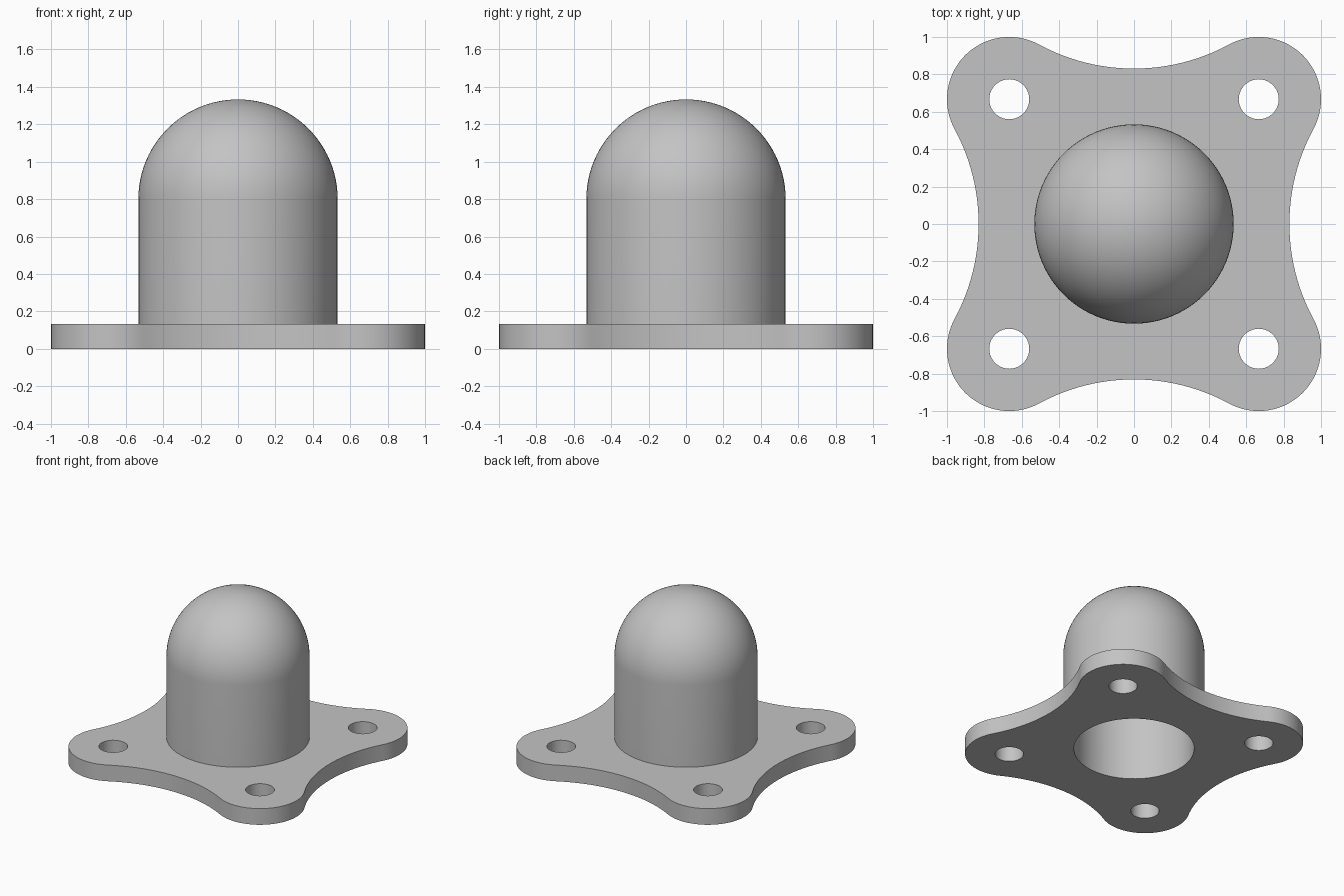
import bpy, bmesh
from math import sin, cos, pi, atan2, hypot, sqrt

cube = bpy.data.objects.get("Cube")
if cube:
    bpy.data.objects.remove(cube)

THICK = 0.133          # flange thickness
OUTER, INNER = 0.533, 0.453
SPRING = 0.8           # height where the dome starts
LOBE, LOBE_R = 0.667, 0.333
BOLT_R = 0.107
WAIST_R = 1.067        # concave side arcs
SEG = 96


def arc(cx, cy, r, a0, a1, n):
    return [(cx + r * cos(a0 + (a1 - a0) * i / n),
             cy + r * sin(a0 + (a1 - a0) * i / n)) for i in range(n + 1)]


def circle(cx, cy, r, n):
    return arc(cx, cy, r, 0, 2 * pi, n)[:-1]


def turn(points, k):
    c, s = round(cos(k * pi / 2)), round(sin(k * pi / 2))
    return [(x * c - y * s, x * s + y * c) for x, y in points]


# Flange outline: a rounded lobe and a tangent concave arc, repeated four times
waist_y = LOBE + sqrt((WAIST_R + LOBE_R) ** 2 - LOBE ** 2)
tangent = atan2(waist_y - LOBE, -LOBE)
lobe = arc(LOBE, LOBE, LOBE_R, pi / 2 - tangent, tangent, 32)
waist = arc(0, waist_y, WAIST_R, tangent - pi, -tangent, 24)
outline = [p for k in range(4) for p in turn(lobe + waist[1:-1], k)]
bolts = [turn(circle(LOBE, LOBE, BOLT_R, 40), k) for k in range(4)]

bm = bmesh.new()


def ring(points, z):
    verts = [bm.verts.new((x, y, z)) for x, y in points]
    edges = [bm.edges.new((verts[i - 1], v)) for i, v in enumerate(verts)]
    return verts, edges


def plate_face(z, centre_r):
    rings = [ring(p, z) for p in [outline] + bolts + [circle(0, 0, centre_r, SEG)]]
    bmesh.ops.triangle_fill(bm, use_beauty=True, normal=(0, 0, 1),
                            edges=[e for r in rings for e in r[1]])
    return [r[0] for r in rings[:-1]]


# Flange faces, rim and bolt hole walls
for low, high in zip(plate_face(0, INNER), plate_face(THICK, OUTER)):
    for i in range(len(low)):
        bm.faces.new((low[i - 1], low[i], high[i], high[i - 1]))

# Hollow domed cap: profile up the bore, over the crown and down the outside
bore = [(INNER, 0)] + arc(0, SPRING, INNER, 0, pi / 2, 24)
shell = arc(0, SPRING, OUTER, 0, pi / 2, 24)[::-1] + [(OUTER, THICK)]
for profile in (bore, shell):
    verts = [bm.verts.new((max(r, 0), 0, z)) for r, z in profile]
    edges = [bm.edges.new(pair) for pair in zip(verts, verts[1:])]
    bmesh.ops.spin(bm, geom=verts + edges, cent=(0, 0, 0), axis=(0, 0, 1),
                   angle=2 * pi, steps=SEG, use_merge=False)

bmesh.ops.remove_doubles(bm, verts=bm.verts[:], dist=0.0005)
bmesh.ops.recalc_face_normals(bm, faces=bm.faces[:])
# The bore is an inner wall: make sure every cap face points out of the material
for f in bm.faces:
    c = f.calc_center_median()
    r = hypot(c.x, c.y)
    if r < OUTER + 0.01 and hypot(r, max(c.z - SPRING, 0)) < OUTER + 0.01:
        radial = c.copy()
        radial.z = max(c.z - SPRING, 0)
        if abs(f.normal.z) > 0.99 and c.z < THICK + 0.01:
            continue
        outward = radial.length > (INNER + OUTER) / 2
        if (f.normal.dot(radial) > 0) != outward:
            f.normal_flip()

mesh = bpy.data.meshes.new("flanged_cap")
bm.to_mesh(mesh)
bm.free()
cap = bpy.data.objects.new("flanged_cap", mesh)
bpy.context.collection.objects.link(cap)

# Plain grey material
grey = bpy.data.materials.new("light_grey")
grey.use_nodes = True
colour = (0.55, 0.55, 0.55, 1)
grey.diffuse_color = colour
grey.node_tree.nodes["Principled BSDF"].inputs["Base Color"].default_value = colour
mesh.materials.append(grey)

bpy.ops.object.select_all(action="DESELECT")
cap.select_set(True)
bpy.context.view_layer.objects.active = cap
bpy.ops.object.shade_smooth_by_angle(angle=pi / 6)
